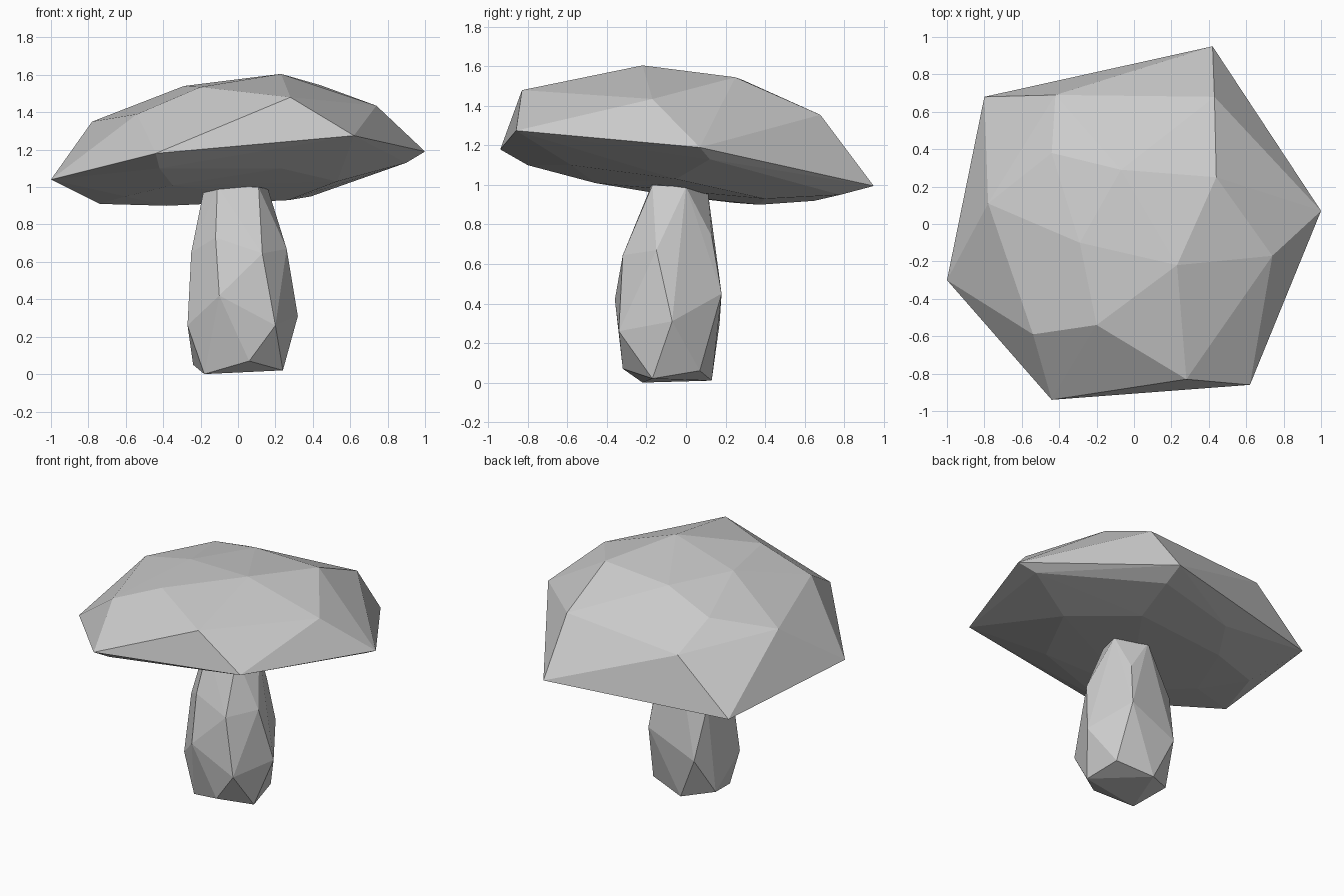
import bpy
import bmesh

default_cube = bpy.data.objects.get("Cube")
if default_cube:
    bpy.data.objects.remove(default_cube, do_unlink=True)


def make_material(name, colour):
    material = bpy.data.materials.new(name)
    material.use_nodes = True
    material.diffuse_color = colour
    shader = material.node_tree.nodes["Principled BSDF"]
    shader.inputs["Base Color"].default_value = colour
    return material


def faceted_solid(name, material, *rings):
    """Wrap the corner rings of a part in a flat-faceted convex shell."""
    bm = bmesh.new()
    for ring in rings:
        for corner in ring:
            bm.verts.new(corner)
    hull = bmesh.ops.convex_hull(bm, input=bm.verts[:])
    unused = [item for item in hull["geom_interior"] + hull["geom_unused"]
              if isinstance(item, bmesh.types.BMVert) and item.is_valid]
    bmesh.ops.delete(bm, geom=list(set(unused)), context="VERTS")
    bmesh.ops.recalc_face_normals(bm, faces=bm.faces[:])
    mesh = bpy.data.meshes.new(name)
    bm.to_mesh(mesh)
    bm.free()
    mesh.materials.append(material)
    part = bpy.data.objects.new(name, mesh)
    bpy.context.collection.objects.link(part)
    return part


grey = make_material("plain grey", (.6, .6, .6, 1))

# Cap: crown, shoulder, tilted rim and shallow underside
cap_crown = [
    (.23, -.22, 1.605), (-.2, -.54, 1.535), (-.29, -.1, 1.54),
    (-.07, .29, 1.53), (.44, .25, 1.545), (-.44, .38, 1.44),
]
cap_shoulder = [
    (.28, -.83, 1.48), (.74, -.17, 1.435), (.43, .68, 1.355),
    (-.42, .69, 1.295), (-.78, .11, 1.35), (-.54, -.59, 1.39),
]
cap_rim = [
    (-.44, -.94, 1.18), (.62, -.86, 1.275), (1, .07, 1.19),
    (.42, .95, .995), (-.8, .68, .95), (-1, -.3, 1.04),
]
cap_underside = [
    (-.42, -.8, 1.1), (.23, -.58, 1.1), (-.35, -.46, 1.01),
    (.9, .12, 1.13), (.53, -.05, 1.03), (.27, .4, .93),
    (.39, .78, .95), (-.2, .65, .92), (-.38, .37, .9),
    (-.74, .24, .91), (-.6, -.1, .95),
]
faceted_solid("mushroom_cap", grey,
              cap_crown, cap_shoulder, cap_rim, cap_underside)

# Stem: bulging, irregular column from foot to neck
stem_foot = [
    (-.18, -.22, 0), (.24, -.17, .02), (.06, -.32, .07),
    (.2, .07, .06), (-.05, .13, .01), (-.24, .02, .05),
]
stem_bulge = [
    (-.1, -.36, .42), (.2, -.34, .26), (.32, -.07, .31),
    (.16, .18, .45), (-.18, .17, .3), (-.27, -.2, .26),
]
stem_waist = [
    (.13, -.32, .645), (.26, -.15, .67), (.13, .13, .74),
    (-.22, .08, .66), (-.25, -.15, .65), (-.12, -.28, .73),
]
stem_neck = [
    (-.18, -.08, 1), (-.11, -.17, 1.01), (.11, -.17, 1),
    (.16, 0, .99), (-.02, .11, .97),
]
faceted_solid("mushroom_stem", grey,
              stem_foot, stem_bulge, stem_waist, stem_neck)
